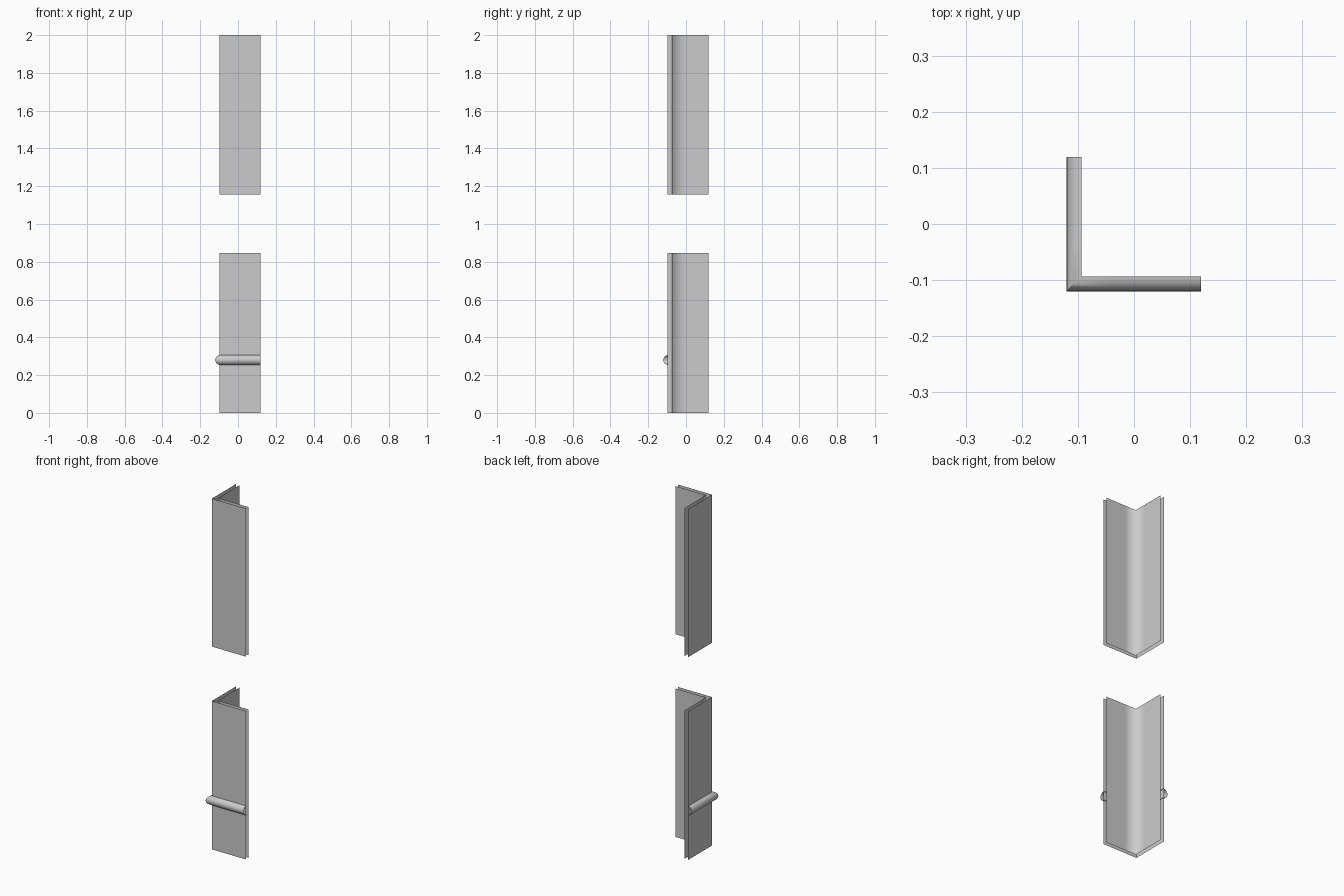
import bpy
import math

if "Cube" in bpy.data.objects:
    bpy.data.objects.remove(bpy.data.objects["Cube"])

END = 0.119   # free end of both legs of the L


def sweep_l(name, profile, angle):
    """Sweep a (distance from centre, z) profile along an L with a mitred corner."""
    verts, faces = [], []
    for d, z in profile:
        mid = -d + 0.07   # support loop near the corner
        verts += [(END, -d, z), (mid, -d, z), (-d, -d, z), (-d, mid, z), (-d, END, z)]
    for i in range(len(profile) - 1):
        for j in range(4):
            a = i * 5 + j
            faces.append((a, a + 5, a + 6, a + 1))
    mesh = bpy.data.meshes.new(name)
    mesh.from_pydata(verts, [], faces)
    obj = bpy.data.objects.new(name, mesh)
    bpy.context.collection.objects.link(obj)
    bpy.ops.object.select_all(action='DESELECT')
    obj.select_set(True)
    bpy.context.view_layer.objects.active = obj
    bpy.ops.object.shade_smooth_by_angle(angle=math.radians(angle))
    return obj


# Lower and upper corner panels, each an outer and an inner open sheet
for label, z0, z1 in (("lower", 0.0, 0.846), ("upper", 1.156, 2.0)):
    sweep_l(label + "_outer_panel", [(0.097, z0), (0.097, z1)], 30)
    sweep_l(label + "_inner_panel", [(0.074, z1), (0.074, z0)], 100)

# Half-round rail wrapped around the lower panel
R, STEPS = 0.026, 12
rail = []
for k in range(STEPS + 1):
    t = -math.pi / 2 + math.pi * k / STEPS
    rail.append((0.094 + R * math.cos(t), 0.28 + R * math.sin(t)))
sweep_l("half_round_rail", rail, 40)
